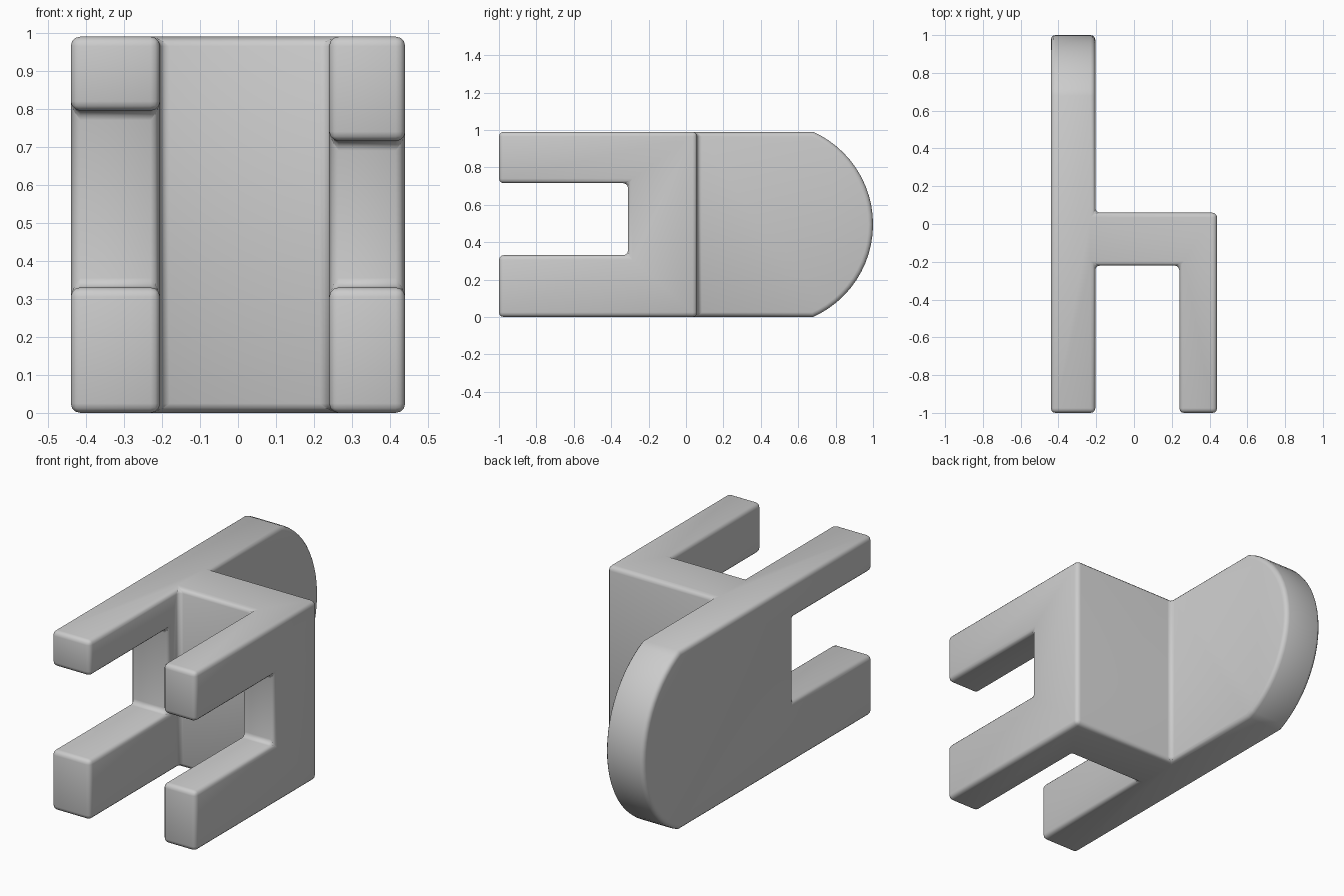
import bpy, bmesh, math
from mathutils import Vector

cube = bpy.data.objects.get("Cube")
if cube:
    bpy.data.objects.remove(cube, do_unlink=True)

HEIGHT = 0.99
BEVEL = 0.025

grey = bpy.data.materials.new("plain grey")
grey.use_nodes = True
colour = (0.6, 0.6, 0.6, 1)
grey.diffuse_color = colour
grey.node_tree.nodes["Principled BSDF"].inputs["Base Color"].default_value = colour


def prism(name, points, direction):
    """Extrude a closed outline of 3D points along a direction."""
    bm = bmesh.new()
    face = bm.faces.new([bm.verts.new(p) for p in points])
    out = bmesh.ops.extrude_face_region(bm, geom=[face])
    verts = [v for v in out["geom"] if isinstance(v, bmesh.types.BMVert)]
    bmesh.ops.translate(bm, verts=verts, vec=Vector(direction))
    bmesh.ops.recalc_face_normals(bm, faces=bm.faces)
    mesh = bpy.data.meshes.new(name)
    bm.to_mesh(mesh)
    bm.free()
    obj = bpy.data.objects.new(name, mesh)
    bpy.context.collection.objects.link(obj)
    return obj


def side_prism(name, outline, x0, x1):
    return prism(name, [(x0, y, z) for y, z in outline], (x1 - x0, 0, 0))


def apply_all(obj):
    """Bake the modifier stack into the mesh."""
    graph = bpy.context.evaluated_depsgraph_get()
    mesh = bpy.data.meshes.new_from_object(obj.evaluated_get(graph))
    obj.modifiers.clear()
    obj.data = mesh


# Bracket plan: long side plate, cross wall and short side plate
plan = [(-0.44, -1), (-0.205, -1), (-0.205, -0.22), (0.24, -0.22), (0.24, -1),
        (0.44, -1), (0.44, 0.06), (-0.205, 0.06), (-0.205, 1.1), (-0.44, 1.1)]
bracket = prism("bracket", [(x, y, 0) for x, y in plan], (0, 0, HEIGHT))

# Side outline that rounds the back end of the long plate
radius, centre_y, centre_z = 0.543, 0.457, HEIGHT / 2
limit = math.radians(78)
steps = 28
arc = [(centre_y + radius * math.cos(a), centre_z + radius * math.sin(a))
       for a in (-limit + 2 * limit * i / steps for i in range(steps + 1))]
outline = [(-1.2, arc[0][1])] + arc + [(-1.2, arc[-1][1])]
cutters = [(side_prism("round_end_cutter", outline, -0.6, 0.6), 'INTERSECT')]

# Open slots that split each side plate into two prongs
for name, x0, x1, z0, z1 in (("long_plate_slot_cutter", -0.6, -0.1, 0.33, 0.795),
                             ("short_plate_slot_cutter", 0.1, 0.6, 0.33, 0.715)):
    slot = [(-1.2, z0), (-0.31, z0), (-0.31, z1), (-1.2, z1)]
    cutters.append((side_prism(name, slot, x0, x1), 'DIFFERENCE'))

for cutter, operation in cutters:
    cutter.hide_render = True
    cut = bracket.modifiers.new(cutter.name, 'BOOLEAN')
    cut.operation = operation
    cut.solver = 'EXACT'
    cut.object = cutter

# Softened edges
bevel = bracket.modifiers.new("soft_edges", 'BEVEL')
bevel.width = BEVEL
bevel.segments = 3
bevel.limit_method = 'ANGLE'
bevel.angle_limit = math.radians(40)
apply_all(bracket)
for cutter, _ in cutters:
    bpy.data.objects.remove(cutter, do_unlink=True)

bracket.data.materials.clear()
bracket.data.materials.append(grey)

bpy.ops.object.select_all(action='DESELECT')
bracket.select_set(True)
bpy.context.view_layer.objects.active = bracket
bpy.ops.object.shade_smooth_by_angle(angle=math.radians(35))
